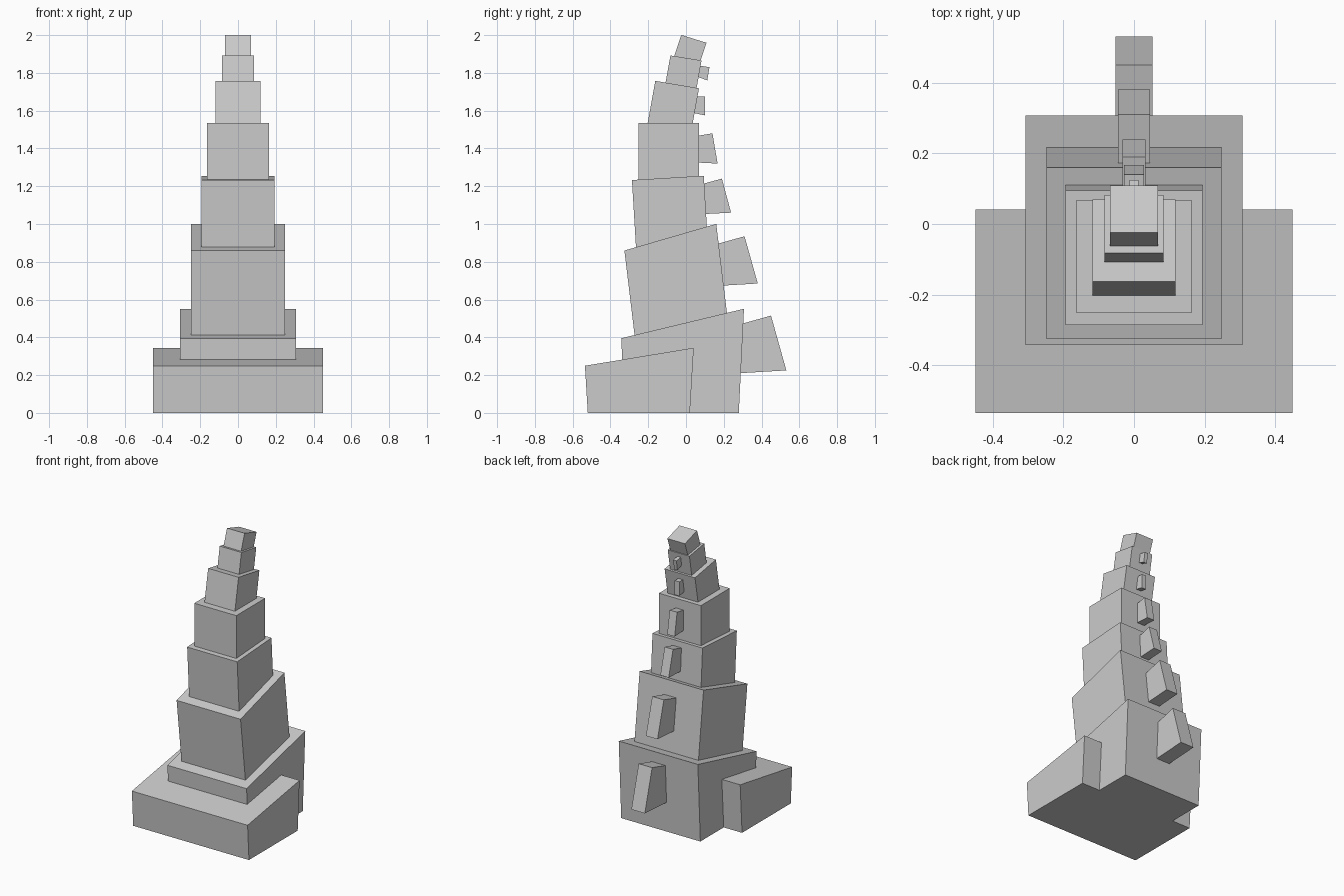
import bpy
import bmesh

cube = bpy.data.objects.get("Cube")
if cube:
    bpy.data.objects.remove(cube, do_unlink=True)

# One plain stone colour
GREY = (0.6, 0.6, 0.6, 1)
stone = bpy.data.materials.new("light_grey_stone")
stone.use_nodes = True
stone.diffuse_color = GREY
stone.node_tree.nodes["Principled BSDF"].inputs["Base Color"].default_value = GREY


def extrude_profile(name, half_width, profile):
    """Extrude a side profile of (y, z) points across x, centred on x = 0."""
    bm = bmesh.new()
    face = bm.faces.new([bm.verts.new((-half_width, y, z)) for y, z in profile])
    result = bmesh.ops.extrude_face_region(bm, geom=[face])["geom"]
    moved = [item for item in result if isinstance(item, bmesh.types.BMVert)]
    bmesh.ops.translate(bm, verts=moved, vec=(2 * half_width, 0, 0))
    bmesh.ops.recalc_face_normals(bm, faces=bm.faces)
    mesh = bpy.data.meshes.new(name)
    bm.to_mesh(mesh)
    bm.free()
    mesh.materials.append(stone)
    bpy.context.collection.objects.link(bpy.data.objects.new(name, mesh))


def stack_block(name, half_width, half_depth, y, z, slope, lean=0, flare=0, bottom=0):
    """Block with a sloping top centred at (y, z); its sides lean and flare."""
    top, base = [], []
    for side in (-1, 1):
        edge_y = y + side * half_depth
        edge_z = z + side * half_depth * slope
        drop = edge_z - bottom
        top.append((edge_y, edge_z))
        base.append((edge_y - drop * (lean + side * flare), bottom))
    extrude_profile(name, half_width, base + top[::-1])


def back_spine(name, y, z, height, lean):
    """Wedge whose outer top edge is at (y, z), rooted inside the tower."""
    reach = height * 0.9
    top_slope = -lean
    bottom_slope = top_slope - 0.22
    low_y, low_z = y - lean * height, z - height
    root_y = y - reach
    extrude_profile(name, height * 0.18, [
        (root_y, low_z - bottom_slope * (low_y - root_y)),
        (low_y, low_z),
        (y, z),
        (root_y, z - top_slope * reach),
    ])


# Wide front step and the lowest tower block, both standing on the ground
stack_block("base_step", 0.449, 0.288, -0.247, 0.297, 0.165, flare=0.06)
stack_block("tower_foot", 0.307, 0.325, -0.018, 0.473, 0.24, flare=0.05)

# Upper blocks: half width, top y, top z, top slope, side lean
tiers = [
    (0.248, -0.083, 0.93, 0.29, -0.12),
    (0.194, -0.096, 1.244, 0.06, -0.06),
    (0.163, -0.092, 1.535, 0, 0),
    (0.118, -0.047, 1.738, -0.17, 0.18),
    (0.084, 0, 1.879, -0.16, 0.18),
    (0.068, 0.042, 1.98, -0.31, 0.34),
]
below = 0.473
for number, (half, y, z, slope, lean) in enumerate(tiers, 1):
    # Each block is sunk into the one below it
    stack_block(f"tower_block_{number}", half, half * 0.98, y, z, slope,
                lean=lean, bottom=below - 0.1)
    below = z

# Back spines: outer top y and z, height, lean of the outer face
spines = [
    (0.45, 0.515, 0.29, -0.28),
    (0.31, 0.935, 0.25, -0.28),
    (0.19, 1.24, 0.18, -0.27),
    (0.14, 1.48, 0.16, -0.17),
    (0.1, 1.675, 0.1, 0),
    (0.124, 1.83, 0.07, 0.16),
]
for number, spine in enumerate(spines, 1):
    back_spine(f"back_spine_{number}", *spine)
